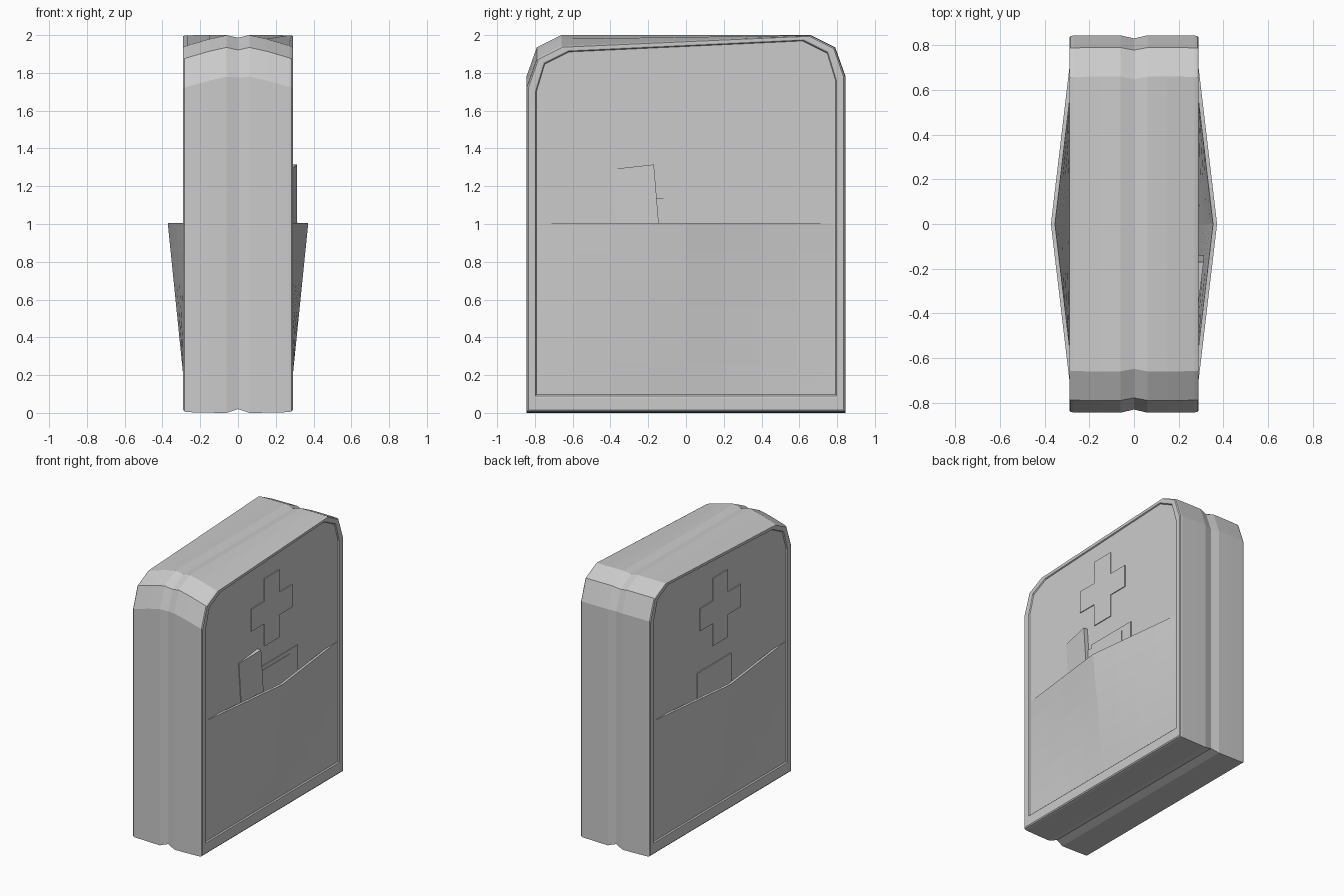
import bpy, bmesh

if "Cube" in bpy.data.objects:
    bpy.data.objects.remove(bpy.data.objects["Cube"])


def make_object(name, bm):
    bmesh.ops.recalc_face_normals(bm, faces=bm.faces)
    mesh = bpy.data.meshes.new(name)
    bm.to_mesh(mesh)
    bm.free()
    ob = bpy.data.objects.new(name, mesh)
    bpy.context.collection.objects.link(ob)
    return ob


def outline(side, top, bottom, drop):
    """Bag outline in y/z; the front top corner drops toward the sides."""
    s = side
    return [(-.845 + s, bottom), (-.845 + s, 1.78 - drop - s * .4),
            (-.79 + s * .8, 1.935 - drop - top), (-.66 + s * .8, 2 - drop - top),
            (.66 - s * .8, 2 - top), (.79 - s * .8, 1.935 - top),
            (.845 - s, 1.78 - s * .4), (.845 - s, bottom)]


def prism(name, points, x0):
    """Slab from the recessed panel plane out to the given x of each (y, z, x)."""
    bm = bmesh.new()
    sign = 1 if x0 > 0 else -1
    inner = [bm.verts.new((x0, y, z)) for y, z, x in points]
    outer = [bm.verts.new((sign * x, y, z)) for y, z, x in points]
    n = len(points)
    bm.faces.new(inner)
    bm.faces.new(outer)
    for i in range(n):
        j = (i + 1) % n
        bm.faces.new((inner[i], inner[j], outer[j], outer[i]))
    return make_object(name, bm)


# Bag body: x, side inset, top inset, bottom height, front drop
half = [(.06, 0, 0, 0, 0), (.15, 0, 0, .001, .02), (.27, .001, .001, .004, .054),
        (.284, .003, .003, .008, .058), (.29, .01, .006, .016, .058),
        (.29, .042, .022, .078, .058), (.288, .049, .027, .09, .058),
        (.28, .053, .031, .098, .058)]
sections = [(-s[0],) + s[1:] for s in reversed(half)]
sections += [(0, .014, .014, .02, 0)] + half
bm = bmesh.new()
rings = [[bm.verts.new((x, y, z)) for y, z in outline(a, t, b, d)]
         for x, a, t, b, d in sections]
for r0, r1 in zip(rings, rings[1:]):
    for i in range(8):
        j = (i + 1) % 8
        bm.faces.new((r0[i], r0[j], r1[j], r1[i]))
bm.faces.new(rings[0])
bm.faces.new(rings[-1])
make_object("bag_body", bm)

for sign, label in ((1, "right"), (-1, "left")):
    # Open bulging pocket
    bm = bmesh.new()
    ny, nz = 8, 6
    grid = []
    for k in range(nz + 1):
        v = k / nz
        row = []
        for i in range(ny + 1):
            u = -1 + 2 * i / ny
            x = .28 + .092 * (1 - abs(u)) * v
            row.append(bm.verts.new((sign * x, .78 * u, .1 + .905 * v)))
        grid.append(row)
    for k in range(nz):
        for i in range(ny):
            f = [grid[k][i], grid[k][i + 1], grid[k + 1][i + 1], grid[k + 1][i]]
            bm.faces.new(f if sign > 0 else f[::-1])
    mesh = bpy.data.meshes.new(label + "_pocket")
    bm.to_mesh(mesh)
    bm.free()
    pocket = bpy.data.objects.new(label + "_pocket", mesh)
    bpy.context.collection.objects.link(pocket)
    shell = pocket.modifiers.new("thickness", 'SOLIDIFY')
    shell.thickness = .018
    shell.offset = -1

    # Raised cross
    cross = [(-.09, 1.305), (.085, 1.305), (.085, 1.475), (.24, 1.475),
             (.24, 1.645), (.085, 1.645), (.085, 1.815), (-.09, 1.815),
             (-.09, 1.645), (-.245, 1.645), (-.245, 1.475), (-.09, 1.475)]
    prism(label + "_cross", [(y, z, .286) for y, z in cross], sign * .275)

# Supplies sticking out of the pockets
prism("tilted_packet", [(-.365, .95, .284), (-.14, .95, .314),
                        (-.17, 1.315, .312), (-.395, 1.29, .284)], .275)


def card(name, y0, y1, top, x, side):
    prism(name, [(y0, .95, x), (y1, .95, x), (y1, top, x), (y0, top, x)], side * .275)


card("front_card", -.155, .21, 1.135, .289, 1)
card("back_card", -.12, .305, 1.165, .286, 1)
card("left_card", -.13, .27, 1.17, .287, -1)
